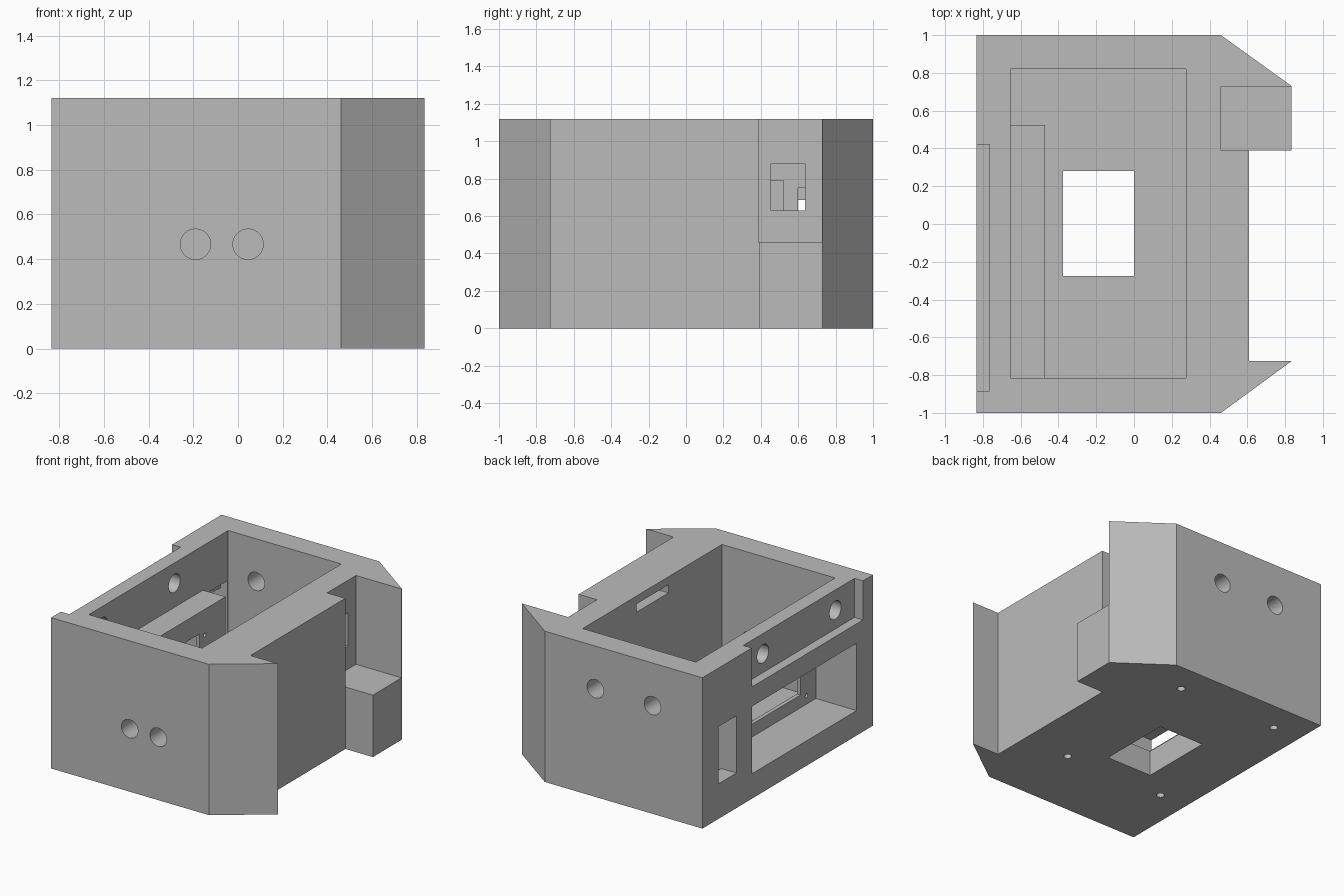
import bpy
import bmesh
from math import radians
from mathutils import Matrix

if "Cube" in bpy.data.objects:
    bpy.data.objects.remove(bpy.data.objects["Cube"], do_unlink=True)

grey = bpy.data.materials.new("plain grey")
grey.use_nodes = True
colour = (0.5, 0.5, 0.5, 1)
grey.diffuse_color = colour
grey.node_tree.nodes["Principled BSDF"].inputs["Base Color"].default_value = colour

HEIGHT = 1.12
ABOVE = HEIGHT + 0.1
FLOOR = 0.19
cutters = []


def add_object(name, bm):
    mesh = bpy.data.meshes.new(name)
    bmesh.ops.recalc_face_normals(bm, faces=bm.faces)
    bm.to_mesh(mesh)
    bm.free()
    obj = bpy.data.objects.new(name, mesh)
    bpy.context.collection.objects.link(obj)
    return obj


def cut_box(name, xs, ys, zs):
    """Box-shaped cutter between the given limits."""
    bm = bmesh.new()
    bmesh.ops.create_cube(bm, size=1)
    for v in bm.verts:
        v.co = [lim[0] if c < 0 else lim[1] for c, lim in zip(v.co, (xs, ys, zs))]
    cutters.append(add_object(name, bm))


def cut_hole(name, centre, radius, depth, axis, sides=32):
    """Cylindrical cutter centred on a point along an axis."""
    bm = bmesh.new()
    bmesh.ops.create_cone(bm, cap_ends=True, segments=sides, radius1=radius,
                          radius2=radius, depth=depth)
    turn = {"X": Matrix.Rotation(radians(90), 4, "Y"),
            "Y": Matrix.Rotation(radians(90), 4, "X"),
            "Z": Matrix.Identity(4)}[axis]
    bmesh.ops.transform(bm, matrix=Matrix.Translation(centre) @ turn, verts=bm.verts)
    cutters.append(add_object(name, bm))


# Housing: extruded outline with chamfered corners and a recessed side
outline = [(-0.835, -1), (0.46, -1), (0.835, -0.725), (0.61, -0.725), (0.61, 0.39),
           (0.835, 0.39), (0.835, 0.73), (0.46, 1), (-0.835, 1)]
bm = bmesh.new()
base = bm.faces.new([bm.verts.new((x, y, 0)) for x, y in outline])
top = bmesh.ops.extrude_face_region(bm, geom=[base])["geom"]
bmesh.ops.translate(bm, vec=(0, 0, HEIGHT),
                    verts=[g for g in top if isinstance(g, bmesh.types.BMVert)])
housing = add_object("housing", bm)

# Main cavity, leaving a raised display block along one wall
cut_box("cavity_cutter", (-0.47, 0.275), (-0.815, 0.82), (FLOOR, ABOVE))
cut_box("cavity_end_cutter", (-0.655, -0.4), (0.525, 0.82), (FLOOR, ABOVE))
cut_box("block_top_cutter", (-0.655, -0.4), (-0.815, 0.6), (0.79, ABOVE))

# Floor opening and blind screw holes underneath
cut_box("floor_opening_cutter", (-0.375, 0), (-0.275, 0.28), (-0.1, 0.3))
for x in (-0.605, 0.225):
    for y in (-0.44, 0.77):
        cut_hole("foot_screw_cutter", (x, y, 0), 0.028, 0.24, "Z", 16)

# Notch over the corner step, with its window into the cavity
cut_box("notch_cutter", (0.46, 0.95), (0.388, 0.727), (0.46, ABOVE))
cut_box("notch_window_cutter", (0.2, 0.6), (0.455, 0.635), (0.63, 0.88))

# Blind slot inside the thick wall
cut_box("wall_slot_cutter", (0.2, 0.38), (-0.187, 0.187), (1.0, 1.06))

# Groove at the top of the left-hand wall, with round holes
cut_box("groove_cutter", (-0.95, -0.765), (-0.885, 0.42), (0.83, ABOVE))
for y in (-0.66, 0.19):
    cut_hole("groove_hole_cutter", (-0.72, y, 0.97), 0.068, 0.26, "X")

# Display recess, display window and its small screw holes
cut_box("display_recess_cutter", (-0.95, -0.5), (-0.81, 0.42), (0.185, 0.685))
cut_box("display_window_cutter", (-0.6, -0.4), (-0.63, 0.22), (0.28, 0.63))
for y in (-0.7, 0.28):
    for z in (0.25, 0.6):
        cut_hole("display_screw_cutter", (-0.49, y, z), 0.015, 0.16, "X", 12)

# Socket slot beside the display, widened on the inside
cut_box("socket_cutter", (-0.95, -0.6), (0.6, 0.81), (0.26, 0.685))
cut_box("socket_pocket_cutter", (-0.71, -0.6), (0.6, 0.81), (0.23, 0.75))

# Round holes through the front and back walls
for x in (-0.19, 0.045):
    cut_hole("front_hole_cutter", (x, -0.91, 0.467), 0.068, 0.4, "Y")
for x in (-0.425, 0.045):
    cut_hole("back_hole_cutter", (x, 0.91, 0.803), 0.068, 0.4, "Y")

# Carve the housing, then remove the cutters
for cutter in cutters:
    cutter.hide_render = True
    mod = housing.modifiers.new(cutter.name, "BOOLEAN")
    mod.operation = "DIFFERENCE"
    mod.solver = "EXACT"
    mod.object = cutter
bpy.context.view_layer.update()
graph = bpy.context.evaluated_depsgraph_get()
carved = bpy.data.meshes.new_from_object(housing.evaluated_get(graph))
housing.modifiers.clear()
housing.data = carved
for cutter in cutters:
    bpy.data.objects.remove(cutter, do_unlink=True)

housing.data.materials.clear()
housing.data.materials.append(grey)
for face in housing.data.polygons:
    face.material_index = 0

# Smooth the hole walls, keep the edges sharp
bpy.ops.object.select_all(action="DESELECT")
housing.select_set(True)
bpy.context.view_layer.objects.active = housing
bpy.ops.object.shade_smooth_by_angle(angle=radians(25))
